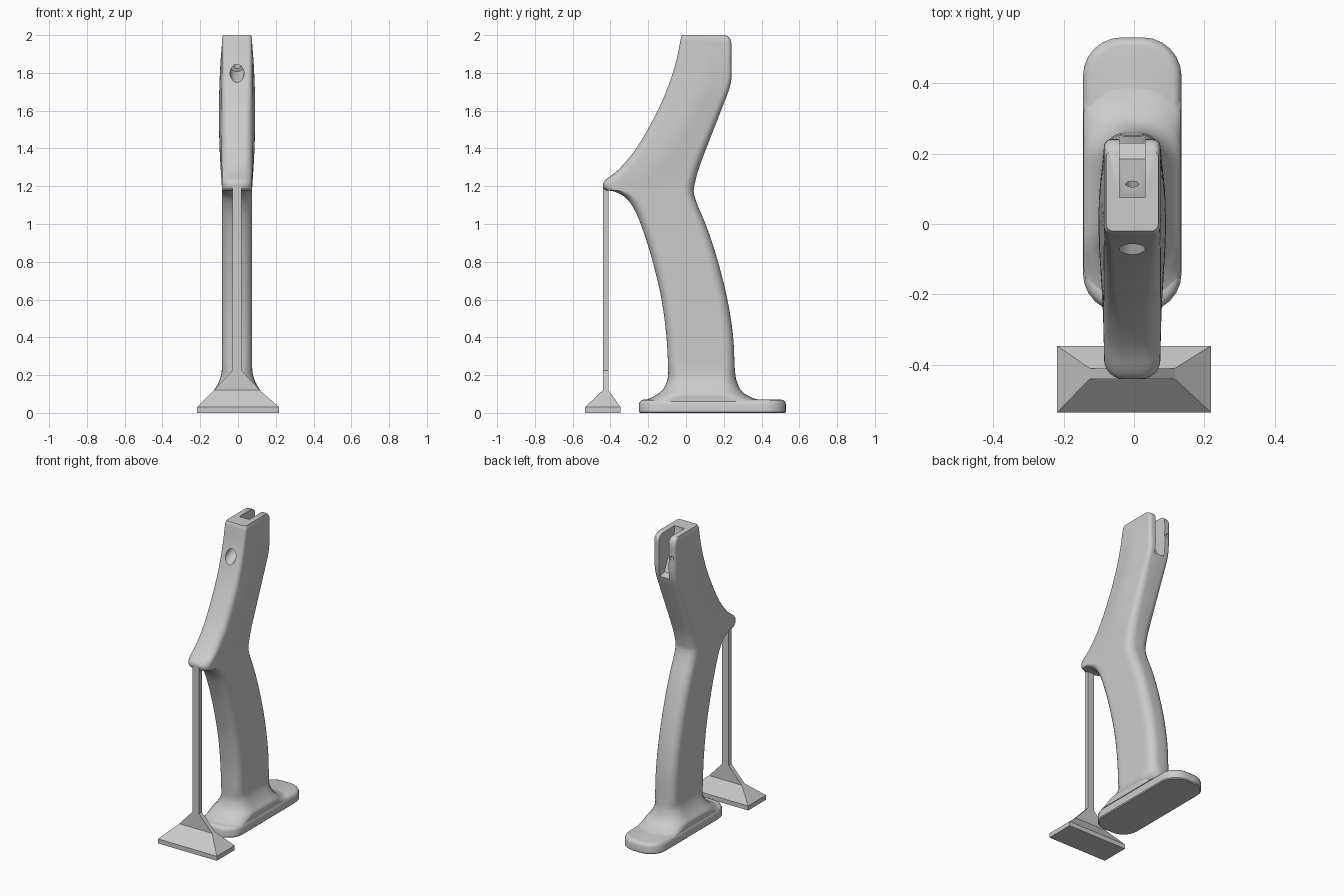
import bpy, bmesh, math
from mathutils import Vector, Matrix

if "Cube" in bpy.data.objects:
    bpy.data.objects.remove(bpy.data.objects["Cube"], do_unlink=True)

CX = -0.005  # shared centre plane of the parts

grey = bpy.data.materials.new("light_grey")
grey.use_nodes = True
grey.diffuse_color = (0.6, 0.6, 0.6, 1)
grey.node_tree.nodes["Principled BSDF"].inputs["Base Color"].default_value = (0.6, 0.6, 0.6, 1)


def make_object(name, bm):
    bmesh.ops.recalc_face_normals(bm, faces=bm.faces)
    mesh = bpy.data.meshes.new(name)
    bm.to_mesh(mesh)
    bm.free()
    obj = bpy.data.objects.new(name, mesh)
    bpy.context.collection.objects.link(obj)
    mesh.materials.append(grey)
    return obj


def loft(name, rings):
    """Skin a list of closed rings and cap both ends."""
    bm = bmesh.new()
    loops = [[bm.verts.new(p) for p in ring] for ring in rings]
    count = len(loops[0])
    for a, b in zip(loops, loops[1:]):
        for i in range(count):
            j = (i + 1) % count
            bm.faces.new((a[i], a[j], b[j], b[i]))
    bm.faces.new(loops[0][::-1])
    bm.faces.new(loops[-1])
    return make_object(name, bm)


def rounded_rect(length, half, radius, arc=6, side=10):
    """Points (u, x) around a rectangle with round corners; u runs 0..length."""
    radius = min(radius, half * 0.95)
    pts = []
    corners = ((length - radius, half - radius, 0), (radius, half - radius, 1),
               (radius, radius - half, 2), (length - radius, radius - half, 3))
    for u, x, quarter in corners:
        for i in range(arc + 1):
            a = math.pi / 2 * (quarter + i / arc)
            pts.append((u + radius * math.cos(a), x + radius * math.sin(a)))
        if quarter in (0, 2):  # extra points along the broad sides
            start, end = length - radius, radius
            if quarter == 2:
                start, end = end, start
            for i in range(1, side):
                pts.append((start + (end - start) * i / side, math.copysign(half, x)))
    return pts


def smooth_path(rows, steps):
    """Catmull-Rom interpolation through the rows."""
    rows = [Vector(r) for r in rows]
    out = []
    for i in range(len(rows) - 1):
        a, b, c, d = rows[max(i - 1, 0)], rows[i], rows[i + 1], rows[min(i + 2, len(rows) - 1)]
        for s in range(steps):
            t = s / steps
            m0, m1 = (c - a) / 2, (d - b) / 2
            out.append(b * (2*t**3 - 3*t**2 + 1) + m0 * (t**3 - 2*t**2 + t)
                       + c * (3*t**2 - 2*t**3) + m1 * (t**3 - t**2))
    return out + [rows[-1]]


def shade(obj, degrees=35):
    bpy.ops.object.select_all(action='DESELECT')
    obj.select_set(True)
    bpy.context.view_layer.objects.active = obj
    bpy.ops.object.shade_smooth_by_angle(angle=math.radians(degrees))


def cut(target, cutter):
    bpy.context.view_layer.objects.active = target
    mod = target.modifiers.new("cut", 'BOOLEAN')
    mod.operation, mod.solver, mod.object = 'DIFFERENCE', 'EXACT', cutter
    cutter.hide_render = True
    bpy.ops.object.modifier_apply(modifier=mod.name)
    bpy.data.objects.remove(cutter, do_unlink=True)


def bore(name, start, end, radius):
    start, end = Vector(start), Vector(end)
    axis = end - start
    bm = bmesh.new()
    turn = axis.to_track_quat('Z', 'Y').to_matrix().to_4x4()
    bmesh.ops.create_cone(bm, cap_ends=True, segments=32, radius1=radius, radius2=radius,
                          depth=axis.length, matrix=Matrix.Translation((start + end) / 2) @ turn)
    return make_object(name, bm)


# Curved grip: front edge (y, z) and back edge (y, z) of each cross-section
rows = smooth_path([
    (-.24, .06, .43, .06), (-.19, .078, .35, .08), (-.13, .115, .295, .115),
    (-.1, .17, .268, .17), (-.095, .24, .258, .24), (-.105, .42, .248, .42),
    (-.135, .63, .213, .63), (-.19, .85, .155, .85), (-.24, 1, .103, 1),
    (-.275, 1.08, .065, 1.09), (-.32, 1.14, .047, 1.14), (-.38, 1.172, .042, 1.165),
    (-.425, 1.18, .041, 1.175), (-.44, 1.205, .042, 1.19), (-.425, 1.235, .05, 1.23),
    (-.35, 1.295, .07, 1.3), (-.25, 1.42, .115, 1.42), (-.15, 1.6, .185, 1.6),
    (-.09, 1.74, .237, 1.745), (-.05, 1.87, .24, 1.87), (-.03, 1.97, .24, 1.955),
    (-.025, 1.99, .23, 1.985), (-.02, 2, .21, 2)], 4)

rings = []
for fy, fz, by, bz in rows:
    front, back = Vector((0, fy, fz)), Vector((0, by, bz))
    length = (back - front).length
    along = (back - front) / length
    flare = min(max(0, (.24 - fz) / .14), 1)
    half = .08 + .058 * flare ** 2 - .3 * max(0, fz - 1.98)
    radius = .055 + .06 * flare - .035 * min(max(0, (fz - 1.2) / .7), 1)
    swell = .016 * max(0, 1 - ((fz - 1.58) / .38) ** 2)
    ring = []
    for u, x in rounded_rect(length, half, radius):
        bulge = swell * math.sin(math.pi * min(max(u / length, 0), 1)) ** 2
        ring.append(front + along * u + Vector((CX + x + math.copysign(bulge, x), 0, 0)))
    rings.append(ring)
grip = loft("grip", rings)

# Slot with a slanted floor between the two fork arms
slot = [(.075, 2.1), (.075, 1.964), (.185, 1.733), (.3, 1.7), (.3, 2.1)]
cut(grip, loft("slot_cutter", [[(CX + s * .036, y, z) for y, z in slot] for s in (-1, 1)]))

# Slanted screw bore with a wider mouth, and a small socket in one arm
cut(grip, bore("mouth_cutter", (CX, -.155, 1.758), (CX, .02, 1.84), .037))
cut(grip, bore("bore_cutter", (CX, -.02, 1.821), (CX, .15, 1.9), .019))
cut(grip, bore("socket_cutter", (-.062, .2, 1.87), (-.062, .3, 1.87), .012))
shade(grip)

# Oval base plate with a softened upper rim
plate_rings = []
for z, inset in ((0, .006), (.006, 0), (.045, 0), (.057, .004), (.067, .013), (.07, .025)):
    outline = rounded_rect(.78 - 2 * inset, .14 - inset, .11 - inset)
    plate_rings.append([(CX + x, -.25 + inset + u, z) for u, x in outline])
shade(loft("base_plate", plate_rings))

# Support strut widening into a flat foot: height, half width, front and back
support = ((0, .218, -.535, -.346), (.03, .218, -.535, -.346),
           (.12, .121, -.44, -.41), (.225, .024, -.44, -.41), (1.2, .024, -.44, -.41))
strut_rings = []
for z, half, y0, y1 in support:
    cx = 0 if z < .1 else CX
    strut_rings.append([(cx - half, y0, z), (cx + half, y0, z), (cx + half, y1, z), (cx - half, y1, z)])
loft("support_strut", strut_rings)
